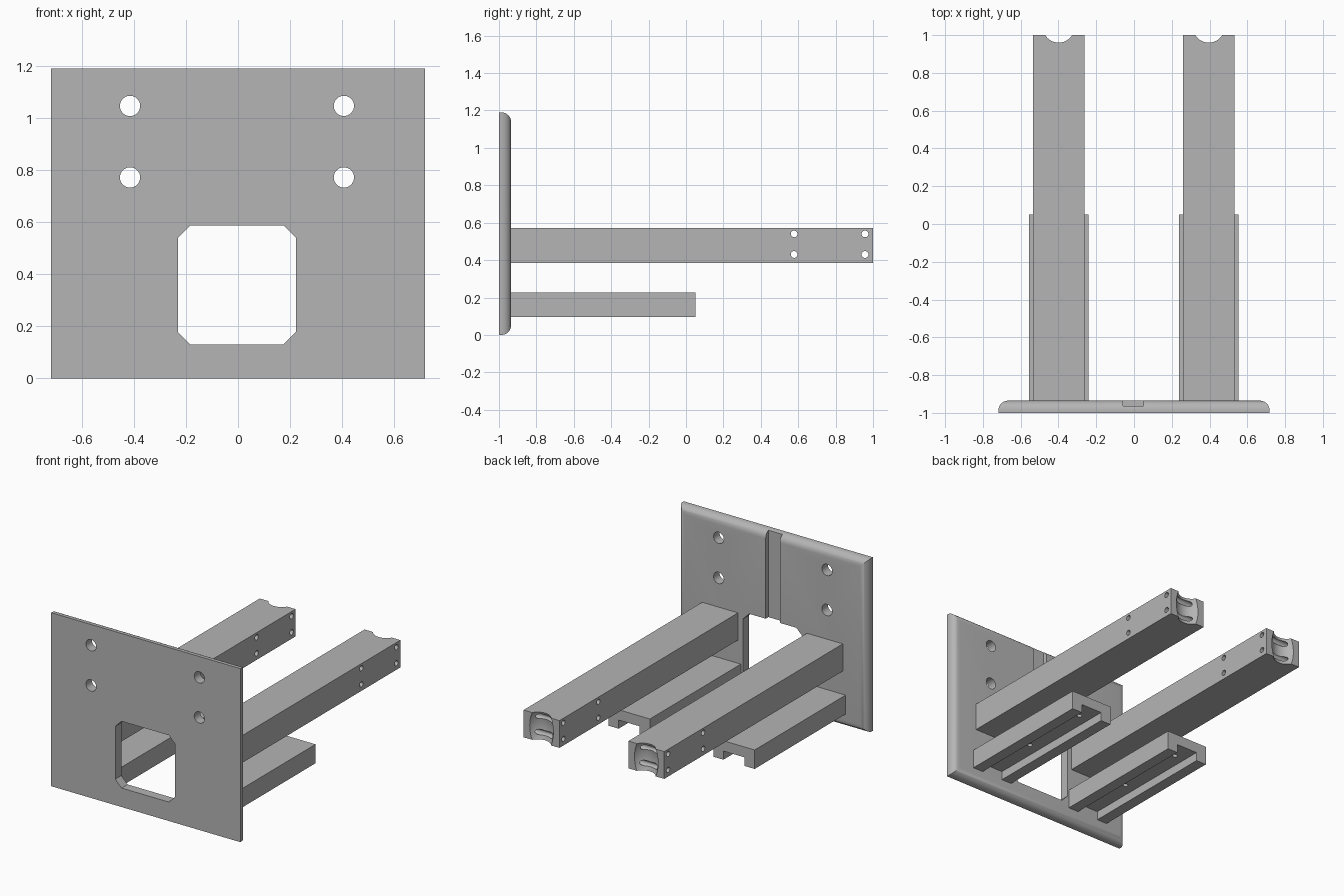
import bpy, bmesh, math
from mathutils import Matrix, Vector

cube = bpy.data.objects.get("Cube")
if cube:
    bpy.data.objects.remove(cube, do_unlink=True)

grey = bpy.data.materials.new("plain grey")
grey.use_nodes = True
colour = (0.46, 0.46, 0.46, 1)
grey.diffuse_color = colour
grey.node_tree.nodes["Principled BSDF"].inputs["Base Color"].default_value = colour


def finish(bm, name):
    bmesh.ops.recalc_face_normals(bm, faces=bm.faces)
    mesh = bpy.data.meshes.new(name)
    bm.to_mesh(mesh)
    bm.free()
    mesh.materials.append(grey)
    ob = bpy.data.objects.new(name, mesh)
    bpy.context.collection.objects.link(ob)
    return ob


def box_bm(x, y, z):
    """Box between the given (low, high) limits."""
    bm = bmesh.new()
    bmesh.ops.create_cube(bm, size=1)
    for v in bm.verts:
        v.co = Vector([r[0] if c < 0 else r[1] for c, r in zip(v.co, (x, y, z))])
    return bm


def box(name, x, y, z):
    return finish(box_bm(x, y, z), name)


def rod(centre, radius, length, axis, sides=32):
    bm = bmesh.new()
    turn = Vector((0, 0, 1)).rotation_difference(Vector(axis)).to_matrix().to_4x4()
    bmesh.ops.create_cone(bm, cap_ends=True, segments=sides, radius1=radius,
                          radius2=radius, depth=length,
                          matrix=Matrix.Translation(centre) @ turn)
    return finish(bm, "hole_cutter")


def cut(ob, cutters):
    """Subtract each cutter, then remove it."""
    bpy.ops.object.select_all(action='DESELECT')
    bpy.context.view_layer.objects.active = ob
    ob.select_set(True)
    for c in cutters:
        mod = ob.modifiers.new("cut", 'BOOLEAN')
        mod.operation, mod.solver, mod.object = 'DIFFERENCE', 'EXACT', c
        bpy.ops.object.modifier_apply(modifier=mod.name)
        bpy.data.objects.remove(c, do_unlink=True)
    bpy.ops.object.shade_smooth_by_angle(angle=math.radians(30))


# Face plate, rounded round the back
BACK = -0.935
bm = box_bm((-0.718, 0.718), (-1, BACK), (0, 1.19))
rim = [e for e in bm.edges if all(v.co.y > -0.95 for v in e.verts)]
bmesh.ops.bevel(bm, geom=rim, offset=0.052, segments=8, profile=0.5, affect='EDGES')
plate = finish(bm, "face_plate")

# Window with chamfered corners, back groove, bolt holes
bm = box_bm((-0.231, 0.223), (-1.1, -0.8), (0.13, 0.588))
corners = [e for e in bm.edges if abs(e.verts[0].co.y - e.verts[1].co.y) > 0.1]
bmesh.ops.bevel(bm, geom=corners, offset=0.048, segments=1, affect='EDGES')
cutters = [finish(bm, "window_cutter"),
           box("groove_cutter", (-0.057, 0.05), (-0.964, -0.8), (0.5, 1.3))]
for x in (-0.415, 0.407):
    for z in (0.772, 1.047):
        cutters.append(rod((x, -0.97, z), 0.039, 0.3, (0, 1, 0)))
cut(plate, cutters)

for side, x in (("right", -0.399), ("left", 0.396)):
    # Long upper arm with cross holes and a hollowed end
    arm = box(side + "_upper_arm", (x - 0.136, x + 0.136), (BACK, 1), (0.385, 0.572))
    bm = bmesh.new()
    bmesh.ops.create_uvsphere(bm, u_segments=48, v_segments=32, radius=1,
                              matrix=Matrix.Translation((x, 1.044, 0.4785))
                              @ Matrix.Diagonal((0.1, 0.1, 0.172, 1)))
    cutters = [finish(bm, "hollow_cutter")]
    for y in (0.578, 0.957):
        for z in (0.43, 0.54):
            cutters.append(rod((x, y, z), 0.018, 0.4, (1, 0, 0), 24))
    cut(arm, cutters)

    # Short lower rail, channelled underneath, with two blind holes
    rail = box(side + "_lower_rail", (x - 0.157, x + 0.157), (BACK, 0.05), (0.096, 0.226))
    cutters = [box("channel_cutter", (x - 0.08, x + 0.08), (BACK - 0.1, 0.2), (0, 0.155))]
    for y in (-0.56, -0.07):
        cutters.append(rod((x, y, 0.15), 0.016, 0.08, (0, 0, 1), 24))
    cut(rail, cutters)
